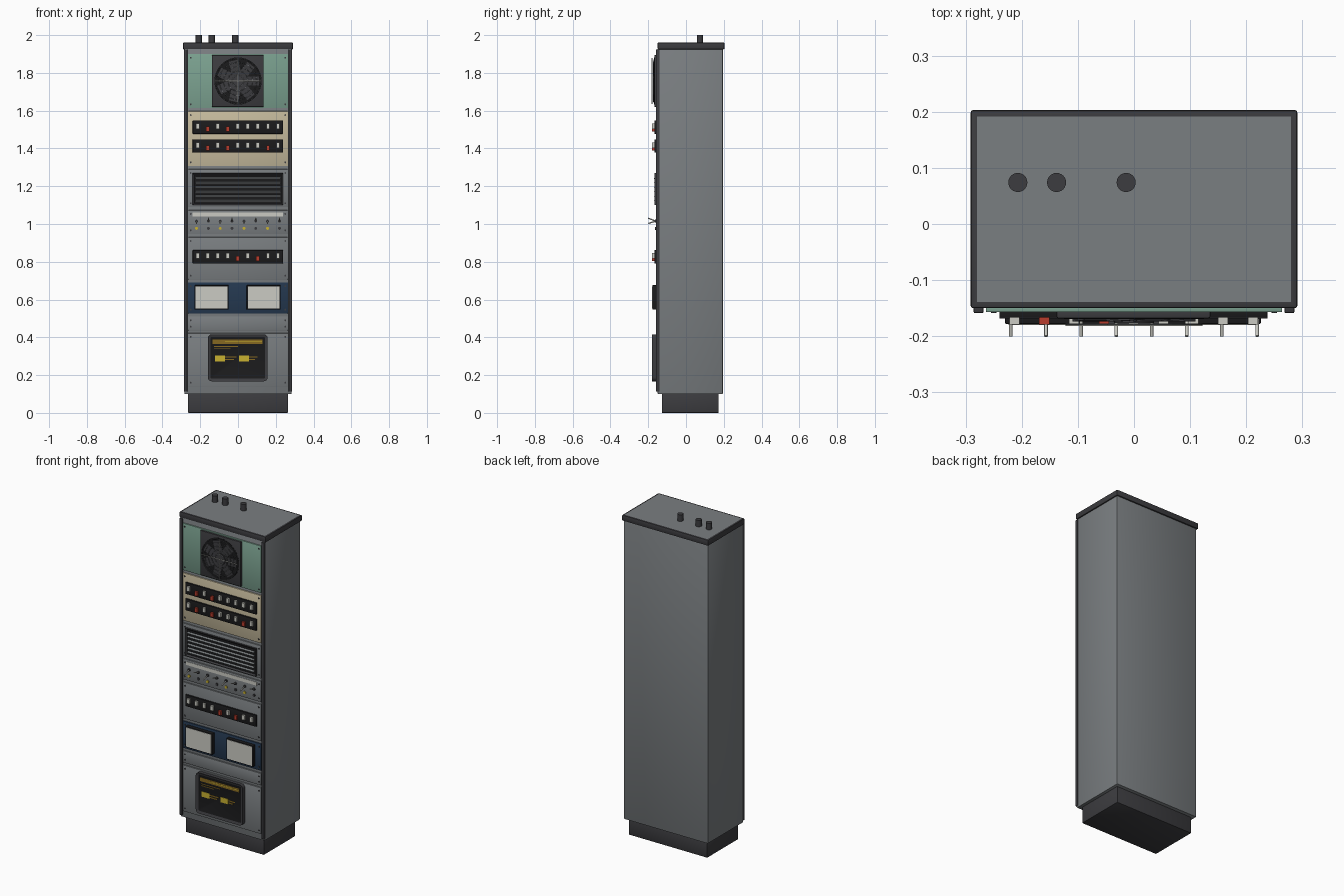
import bpy, bmesh, math
from mathutils import Vector, Matrix

cube = bpy.data.objects.get("Cube")
if cube:
    bpy.data.objects.remove(cube, do_unlink=True)


def material(name, r, g, b):
    m = bpy.data.materials.new(name)
    m.use_nodes = True
    m.diffuse_color = (r, g, b, 1)
    bsdf = next(n for n in m.node_tree.nodes if n.type == 'BSDF_PRINCIPLED')
    bsdf.inputs["Base Color"].default_value = (r, g, b, 1)
    return m


GREY = material("cabinet grey", .195, .21, .22)
DARK = material("charcoal trim", .045, .045, .05)
BLACK = material("black", .011, .011, .012)
GREEN = material("pale green", .2, .36, .28)
CREAM = material("cream", .57, .5, .34)
BLUE = material("navy blue", .018, .04, .08)
WHITE = material("off white", .6, .6, .55)
RED = material("red", .48, .045, .025)
YELLOW = material("yellow", .58, .44, .03)
GOLD = material("dim gold", .24, .14, .015)


def finish(name, bm, *mats):
    me = bpy.data.meshes.new(name)
    bm.to_mesh(me)
    bm.free()
    for m in mats:
        me.materials.append(m)
    me.set_sharp_from_angle(angle=math.radians(35))
    ob = bpy.data.objects.new(name, me)
    bpy.context.scene.collection.objects.link(ob)
    return ob


def add_box(bm, x, y, z, tilt=0):
    """Add a box from three (low, high) ranges, tilted about its long x axis."""
    mid = Vector([sum(r) / 2 for r in (x, y, z)])
    size = [r[1] - r[0] for r in (x, y, z)]
    mat = Matrix.Translation(mid) @ Matrix.Rotation(tilt, 4, 'X') @ Matrix.Diagonal((*size, 1))
    bmesh.ops.create_cube(bm, size=1, matrix=mat)


def box(name, x, y, z, mat, bevel=0):
    bm = bmesh.new()
    add_box(bm, x, y, z)
    if bevel:
        bmesh.ops.bevel(bm, geom=bm.edges[:], offset=bevel, segments=2, profile=.5, affect='EDGES')
    return finish(name, bm, mat)


def add_rod(bm, a, b, radius, sides=12):
    a, b = Vector(a), Vector(b)
    rot = (b - a).to_track_quat('Z', 'Y').to_matrix().to_4x4()
    made = bmesh.ops.create_cone(bm, cap_ends=True, segments=sides, radius1=radius, radius2=radius,
                                 depth=(b - a).length, matrix=Matrix.Translation((a + b) / 2) @ rot)
    for f in {f for v in made['verts'] for f in v.link_faces}:
        f.smooth = len(f.verts) == 4


def rods(name, ends, radius, mat, sides=12):
    bm = bmesh.new()
    for a, b in ends:
        add_rod(bm, a, b, radius, sides)
    return finish(name, bm, mat)


def framed_box(name, x, y, z, border, sink, rim, inner, corner=0):
    """Box whose front face is inset and pushed back, with rounded corners if wanted."""
    bm = bmesh.new()
    add_box(bm, x, y, z)
    if corner:
        along_y = [e for e in bm.edges if abs(e.verts[0].co.y - e.verts[1].co.y) > .001]
        bmesh.ops.bevel(bm, geom=along_y, offset=corner, segments=4, profile=.5, affect='EDGES')
    bm.normal_update()
    front = min(bm.faces, key=lambda f: f.normal.y)
    bmesh.ops.inset_region(bm, faces=[front], thickness=border)
    bmesh.ops.translate(bm, verts=front.verts[:], vec=(0, sink, 0))
    front.material_index = 1
    return finish(name, bm, rim, inner)


# Cabinet shell, plinth and corner posts
box("plinth", (-.265, .265), (-.128, .173), (0, .106), DARK, .004)
box("cabinet_body", (-.284, .284), (-.15, .195), (.1, 1.93), GREY, .004)
for side, name in ((-1, "right_post"), (1, "left_post")):
    box(name, sorted((side * .268, side * .286)), (-.159, -.14), (.112, 1.925), DARK, .003)

# Cap with a grey panel set in its top
bm = bmesh.new()
add_box(bm, (-.291, .291), (-.15, .203), (1.925, 1.96))
bmesh.ops.bevel(bm, geom=bm.edges[:], offset=.004, segments=2, profile=.5, affect='EDGES')
bm.normal_update()
top = max(bm.faces, key=lambda f: f.calc_center_median().z)
bmesh.ops.inset_region(bm, faces=[top], thickness=.01)
top.material_index = 1
finish("top_cap", bm, DARK, GREY)
rods("cable_glands", [((x, .074, 1.95), (x, .074, 2)) for x in (-.207, -.138, -.014)], .017, DARK, 24)

# Rack panels, each with a screw in every corner
FACE = -.157
panels = [("fan_panel", 1.613, 1.9, GREEN), ("upper_switch_panel", 1.306, 1.597, CREAM),
          ("vent_panel", 1.09, 1.29, GREY), ("toggle_panel", .946, 1.073, GREY),
          ("lower_switch_panel", .707, .93, GREY), ("meter_panel", .527, .691, BLUE),
          ("blank_panel", .437, .51, GREY), ("screen_panel", .14, .422, GREY)]
screws = []
for name, low, high, mat in panels:
    box(name, (-.264, .264), (FACE, -.145), (low, high), mat, .0015)
    screws += [((x, FACE + .002, z), (x, FACE - .002, z))
               for x in (-.25, .25) for z in (low + .02, high - .02)]
rods("panel_screws", screws, .005, DARK, 8)

# Fan: plate, well, blades, hub and wire guard
FX, FZ = 0, 1.757
box("fan_plate", (-.138, .136), (-.168, -.15), (1.62, 1.894), DARK, .003)
rods("fan_well", [((FX, -.16, FZ), (FX, -.169, FZ))], .125, BLACK, 40)
bm = bmesh.new()
for i in range(7):
    made = bmesh.ops.create_cube(bm, size=1, matrix=Matrix.Translation((FX, -.171, FZ))
                                 @ Matrix.Rotation(i * math.tau / 7, 4, 'Y')
                                 @ Matrix.Translation((.07, 0, 0))
                                 @ Matrix.Rotation(.06, 4, 'X')
                                 @ Matrix.Diagonal((.08, .003, .05, 1)))
finish("fan_blades", bm, DARK)
rods("fan_hub", [((FX, -.165, FZ), (FX, -.176, FZ))], .036, DARK, 24)
bm = bmesh.new()
for radius in (.03, .053, .076, .099, .121):
    pts = [Vector((FX + radius * math.cos(a), -.179, FZ + radius * math.sin(a)))
           for a in (i * math.tau / 32 for i in range(32))]
    for a, b in zip(pts, pts[1:] + pts[:1]):
        add_rod(bm, a, b, .0016, 6)
finish("fan_guard_rings", bm, GREY)
rods("fan_guard_spokes", [((FX - .122, -.18, FZ), (FX + .122, -.18, FZ)),
                          ((FX, -.18, FZ - .122), (FX, -.18, FZ + .122))], .002, WHITE, 8)

# Rocker switch rows: w is up and white, r is down and red
for name, z, pattern in (("first", 1.5125, "wrwrwwwww"), ("second", 1.4125, "wrwrwwwrw"),
                         ("third", .8265, "wwwwrwrww")):
    box(name + "_switch_strip", (-.24, .238), (-.167, -.15), (z - .035, z + .035), BLACK, .002)
    for key, label, mat, shift, half in (("w", "white", WHITE, .005, .014), ("r", "red", RED, -.01, .013)):
        bm = bmesh.new()
        for i, k in enumerate(pattern):
            if k == key:
                x = -.213 + .0531 * i
                add_box(bm, (x - .009, x + .009), (-.179, -.16), (z + shift - half, z + shift + half))
        finish(f"{name}_{label}_rockers", bm, mat)

# Louvred vent
framed_box("vent_frame", (-.24, .238), (-.168, -.15), (1.1, 1.269), .012, .008, DARK, BLACK)
bm = bmesh.new()
for i in range(6):
    z = 1.125 + i * .0235
    add_box(bm, (-.226, .224), (-.169, -.157), (z - .003, z + .003), .5)
finish("vent_louvres", bm, GREY)

# Toggle switches, label strip and lamps
box("label_strip", (-.24, .238), (FACE - .002, -.15), (1.04, 1.061), WHITE)
xs = [-.2195 + .0627 * i for i in range(8)]
rods("toggle_collars", [((x, -.15, 1.015), (x, -.164, 1.015)) for x in xs], .008, DARK)
rods("toggle_levers", [((x, -.16, 1.015), (x, -.2, 1.015 + (.016 if i % 2 else -.012)))
                       for i, x in enumerate(xs)], .0032, WHITE)
rods("yellow_lamps", [((x, -.15, .977), (x, -.163, .977)) for x in xs[::2]], .008, YELLOW)
rods("dark_lamps", [((x, -.15, .977), (x, -.163, .977)) for x in xs[1::2]], .008, DARK)

# Paired meters
for name, x0, x1 in (("right_meter", -.224, -.056), ("left_meter", .052, .22)):
    box(name + "_case", (x0 - .006, x1 + .006), (-.178, -.15), (.547, .676), BLACK, .002)
    box(name + "_face", (x0, x1), (-.18, -.17), (.553, .67), WHITE)

# Display screen with glowing bars
framed_box("display_screen", (-.16, .157), (-.18, -.15), (.167, .416), .014, .006, DARK, BLACK, .022)
bars = [(-.134, .131, .365, .388, GOLD), (-.07, .127, .375, .379, YELLOW),
        (-.128, 0, .349, .353, GOLD), (-.128, -.04, .337, .341, GOLD),
        (-.123, -.07, .273, .305, YELLOW), (.004, .057, .273, .305, YELLOW),
        (-.07, -.008, .292, .299, GOLD), (-.07, -.02, .279, .286, GOLD),
        (.057, .103, .292, .299, GOLD), (.057, .09, .279, .286, GOLD)]
for i, (x0, x1, z0, z1, mat) in enumerate(bars):
    front = -.1765 if mat == YELLOW else -.1755
    box(f"display_bar_{i + 1}", (x0, x1), (front, -.173), (z0, z1), mat)
